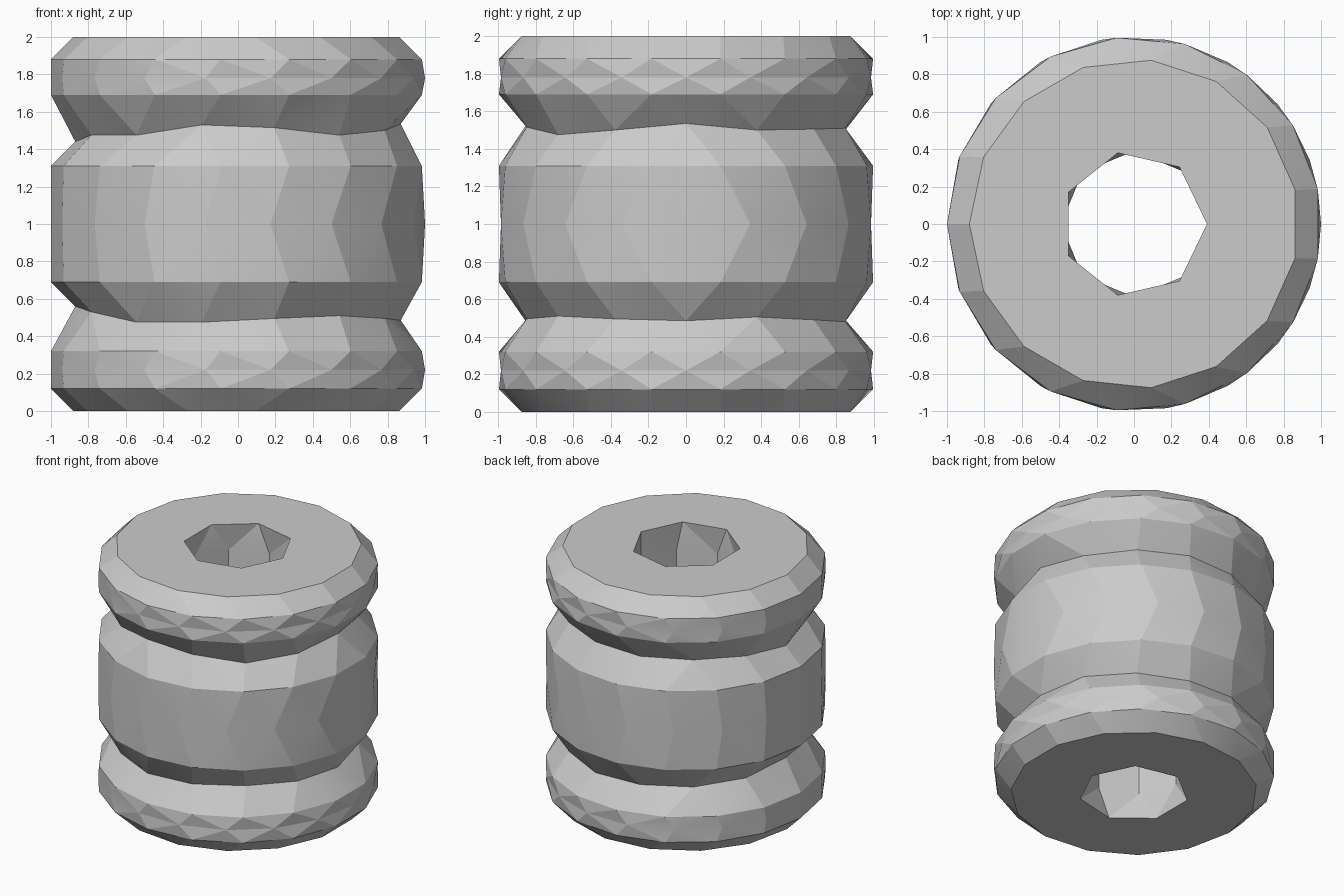
import bpy, bmesh, math

old = bpy.data.objects.get("Cube")
if old:
    bpy.data.objects.remove(old, do_unlink=True)

grey = bpy.data.materials.new("plain grey")
grey.use_nodes = True
grey.diffuse_color = (0.6, 0.6, 0.6, 1)
grey.node_tree.nodes["Principled BSDF"].inputs["Base Color"].default_value = (0.6, 0.6, 0.6, 1)

bm = bmesh.new()


def ring(z, radius, count, start=math.pi, offsets=()):
    """Ring of vertices; offsets raise the first few vertices."""
    verts = []
    for k in range(count):
        a = start + math.tau * k / count
        dz = offsets[k] if k < len(offsets) else 0
        verts.append(bm.verts.new((radius * math.cos(a), radius * math.sin(a), z + dz)))
    return verts


def angle_from(ref, v):
    return (math.atan2(v.co.y, v.co.x) - ref) % math.tau


def stitch(a, b):
    """Join two rings, which may have different side counts, with triangles."""
    if len(a) == len(b):
        for k in range(len(a)):
            j = (k + 1) % len(a)
            bm.faces.new((a[k], a[j], b[j], b[k]))
        return
    i = j = 0
    while i < len(a) or j < len(b):
        p, q = a[i % len(a)], b[j % len(b)]
        if j == len(b) or (i < len(a) and (i + 1) / len(a) <= (j + 1) / len(b)):
            i += 1
            bm.faces.new((p, a[i % len(a)], q))
        else:
            j += 1
            bm.faces.new((p, b[j % len(b)], q))


# Wavy groove bottoms
low_wave = (.06, .03, -.025, -.025, -.005, .01, -.005, -.015, .005, -.01, -.02, -.01, 0, .02)
high_wave = (-.06, -.025, -.025, .03, .015, -.025, 0, .035, 0, .005, .01, 0, 0, -.02)

# Outer wall: end flange, groove, barrel, groove, end flange
outer = [
    ring(0, .88, 15),
    ring(.12, 1, 17), ring(.22, 1, 18), ring(.32, 1, 17),
    ring(.5, .87, 14, offsets=low_wave),
    ring(.69, 1, 17), ring(1, 1, 18), ring(1.31, 1, 17),
    ring(1.5, .87, 14, offsets=high_wave),
    ring(1.69, 1, 17), ring(1.78, 1, 18), ring(1.88, 1, 17),
    ring(2, .88, 15),
]

# Bore: seven-sided mouths running into an eight-sided shaft
bore = [ring(z, .39, n, start=0) for z, n in ((2, 7), (1.78, 8), (.22, 8), (0, 7))]

for chain in (outer, bore):
    for lower, upper in zip(chain, chain[1:]):
        stitch(lower, upper)


# Flat end caps, bridged between rim and bore mouth
def cap(rim, mouth):
    edges = []
    for loop in (rim, mouth):
        for k in range(len(loop)):
            edges.append(bm.edges.get((loop[k], loop[(k + 1) % len(loop)])))
    bmesh.ops.triangle_fill(bm, edges=edges, use_beauty=True)


cap(outer[0], bore[-1])
cap(outer[-1], bore[0])
bmesh.ops.recalc_face_normals(bm, faces=bm.faces)

mesh = bpy.data.meshes.new("grooved_bushing")
bm.to_mesh(mesh)
bm.free()
mesh.materials.append(grey)
body = bpy.data.objects.new("grooved_bushing", mesh)
bpy.context.collection.objects.link(body)

bpy.context.view_layer.objects.active = body
body.select_set(True)
bpy.ops.object.shade_smooth_by_angle(angle=math.radians(12))
